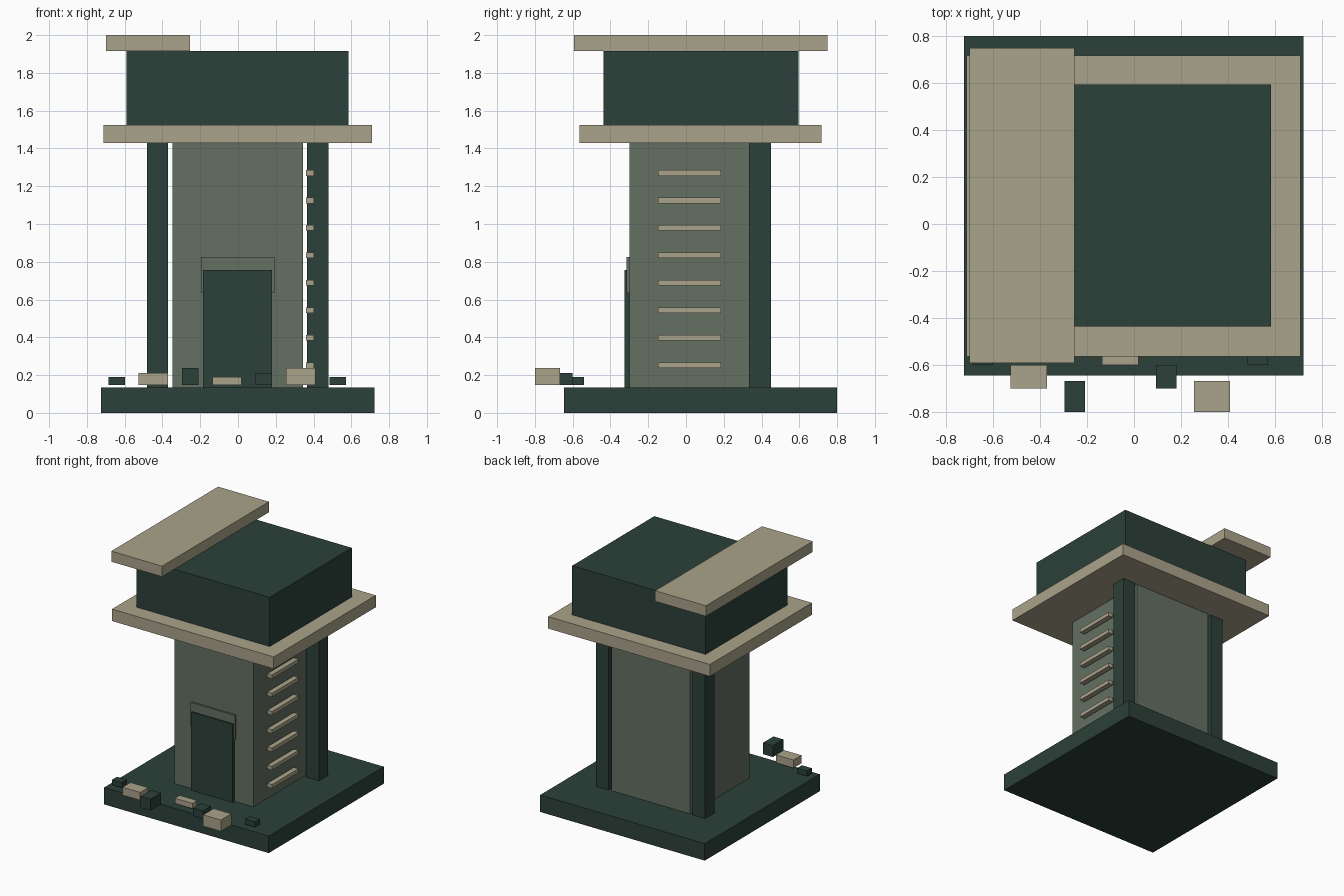
import bpy
import bmesh
from mathutils import Vector

old = bpy.data.objects.get("Cube")
if old:
    bpy.data.objects.remove(old, do_unlink=True)


def material(name, rgb):
    mat = bpy.data.materials.new(name)
    mat.use_nodes = True
    colour = (*rgb, 1.0)
    mat.diffuse_color = colour
    mat.node_tree.nodes["Principled BSDF"].inputs["Base Color"].default_value = colour
    return mat


dark = material("dark green", (0.025, 0.051, 0.042))
sage = material("sage grey", (0.127, 0.162, 0.122))
sand = material("sand", (0.402, 0.366, 0.254))


def box(name, x, y, z, mat):
    """Box spanning the given (low, high) range on each axis."""
    low, high = Vector((x[0], y[0], z[0])), Vector((x[1], y[1], z[1]))
    bm = bmesh.new()
    bmesh.ops.create_cube(bm, size=1)
    bmesh.ops.scale(bm, vec=high - low, verts=bm.verts)
    bmesh.ops.translate(bm, vec=(low + high) / 2, verts=bm.verts)
    mesh = bpy.data.meshes.new(name)
    bm.to_mesh(mesh)
    bm.free()
    mesh.materials.append(mat)
    obj = bpy.data.objects.new(name, mesh)
    bpy.context.collection.objects.link(obj)
    return obj


def around(centre, size):
    return centre - size / 2, centre + size / 2


FLOOR = 0.135
EAVES = 1.43

# Ground slab and tower body
box("base_slab", (-0.725, 0.722), (-0.645, 0.80), (0, FLOOR), dark)
box("tower_body", (-0.348, 0.345), (-0.30, 0.445), (FLOOR, EAVES), sage)

# Rear corner pillars, standing just clear of the body
for side, x in (("right", (-0.482, -0.37)), ("left", (0.366, 0.478))):
    box(f"{side}_rear_pillar", x, (0.333, 0.449), (FLOOR, EAVES), dark)

# Entrance
box("door_lintel", (-0.197, 0.193), (-0.314, -0.30), (0.635, 0.826), sage)
box("door", (-0.186, 0.181), (-0.325, -0.30), (FLOOR, 0.757), dark)

# Louvre slats on the left wall
for i in range(8):
    box(f"slat_{i + 1}", (0.36, 0.402), (-0.147, 0.185),
        around(0.253 + 0.1453 * i, 0.03), sand)

# Overhanging floor plate, upper storey and offset roof plate
box("floor_plate", (-0.713, 0.709), (-0.564, 0.718), (EAVES, 1.525), sand)
box("upper_storey", (-0.589, 0.584), (-0.436, 0.595), (1.525, 1.916), dark)
box("roof_plate", (-0.70, -0.253), (-0.592, 0.749), (1.916, 2.0), sand)

# Loose blocks along the front: size and distance repeat every three
rows = [((-0.60, -0.54), 0.042), ((-0.70, -0.60), 0.063), ((-0.80, -0.668), 0.09)]
for i in range(7):
    y, height = rows[i % 3]
    width, mat = (0.155, sand) if i % 2 else (0.087, dark)
    box(f"loose_block_{i + 1}", around(-0.643 + 0.195 * i, width), y,
        (0.148, 0.148 + height), mat)
